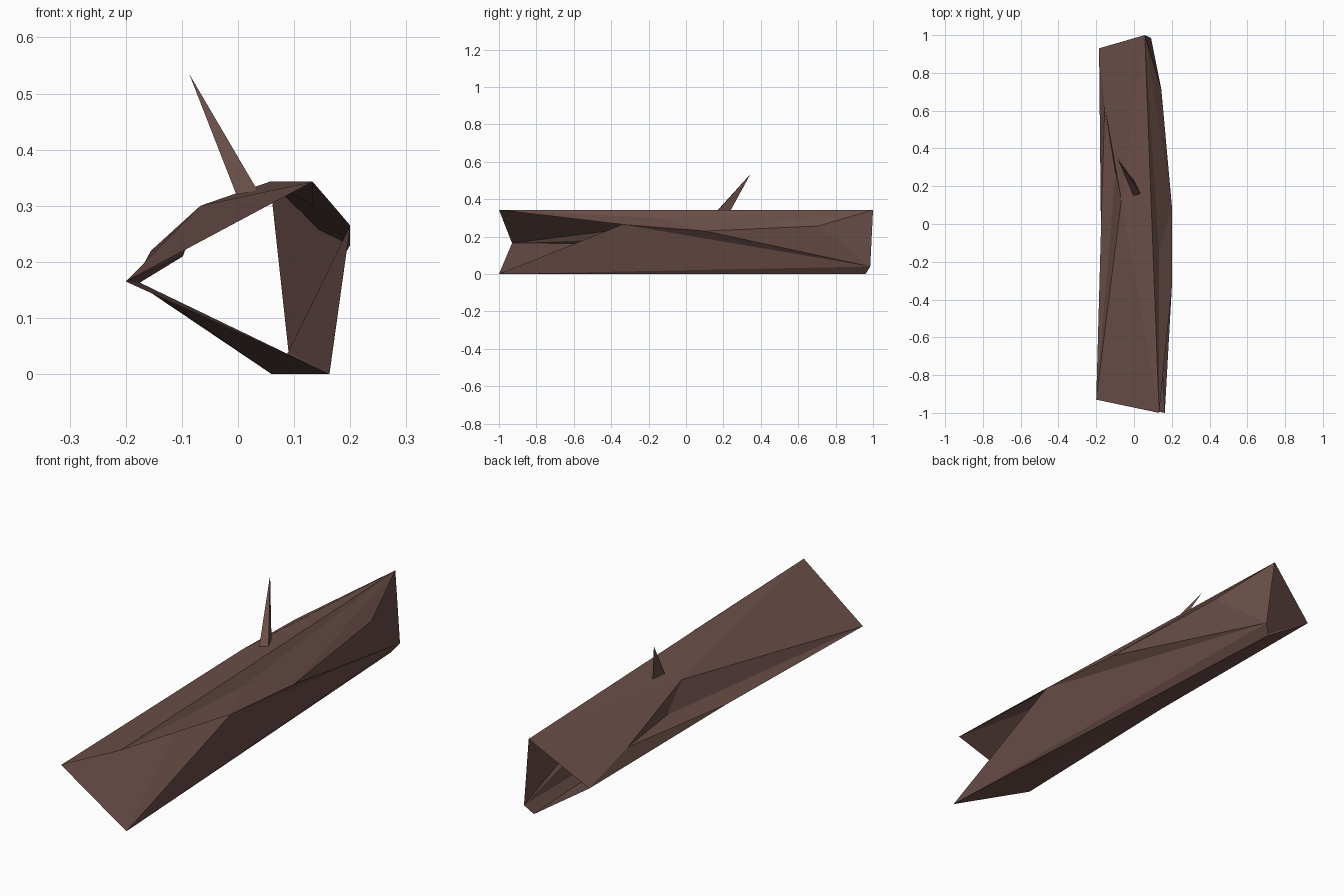
import bpy, bmesh

if "Cube" in bpy.data.objects:
    bpy.data.objects.remove(bpy.data.objects["Cube"])

bark = bpy.data.materials.new("dark_brown_bark")
bark.diffuse_color = (0.145, 0.077, 0.066, 1)
bark.use_nodes = True
bark.node_tree.nodes["Principled BSDF"].inputs["Base Color"].default_value = bark.diffuse_color


def faceted_part(name, points, faces):
    """Build a flat-shaded part from named corner points."""
    bm = bmesh.new()
    verts = {key: bm.verts.new(co) for key, co in points.items()}
    for face in faces:
        bm.faces.new([verts[key] for key in face.split()])
    bmesh.ops.recalc_face_normals(bm, faces=bm.faces)
    mesh = bpy.data.meshes.new(name)
    bm.to_mesh(mesh)
    bm.free()
    mesh.materials.append(bark)
    obj = bpy.data.objects.new(name, mesh)
    bpy.context.collection.objects.link(obj)
    return obj


# Hollow log: thin shell, open at both ends
log_points = {
    # front opening
    "T0": (0.133, -1.0, 0.343), "L0": (-0.2, -0.93, 0.165), "B0": (0.163, -1.0, 0.0),
    # back opening
    "T1": (0.057, 1.0, 0.343), "L1": (-0.185, 0.93, 0.165),
    "B1": (0.06, 0.96, 0.0), "C1": (0.09, 0.985, 0.04),
    # right side ridge
    "A": (0.2, -0.34, 0.265), "R": (0.2, 0.1, 0.23),
    "D": (0.145, 0.71, 0.257), "E": (0.133, -0.15, 0.30),
    # left side ridge, sunken split and lower lip
    "M": (-0.067, 0.125, 0.30), "K": (-0.155, 0.62, 0.22),
    "P": (-0.098, 0.27, 0.21), "N": (-0.175, -0.03, 0.163),
}
log_faces = [
    # top
    "T0 T1 M", "T0 M L0", "T1 K M", "T1 L1 K",
    # right flank
    "T0 E T1", "T0 A E", "E A R", "E R T1", "T1 R D", "R C1 D", "T1 D C1",
    # right overhang and lower wall
    "A C1 R", "B0 C1 A", "B0 B1 C1",
    # left split
    "L0 M P", "M K P", "L0 P N", "P K N", "N K L1",
    # underside
    "L0 N B0", "N B1 B0", "N L1 B1",
]
faceted_part("hollow_log", log_points, log_faces)

# Broken branch stub: leaning three-sided spike
spike_points = {
    "a": (-0.003, 0.15, 0.32), "b": (0.035, 0.16, 0.327),
    "c": (0.0, 0.23, 0.325), "tip": (-0.087, 0.345, 0.535),
}
faceted_part("branch_spike", spike_points, ["a b tip", "b c tip", "c a tip", "a c b"])
